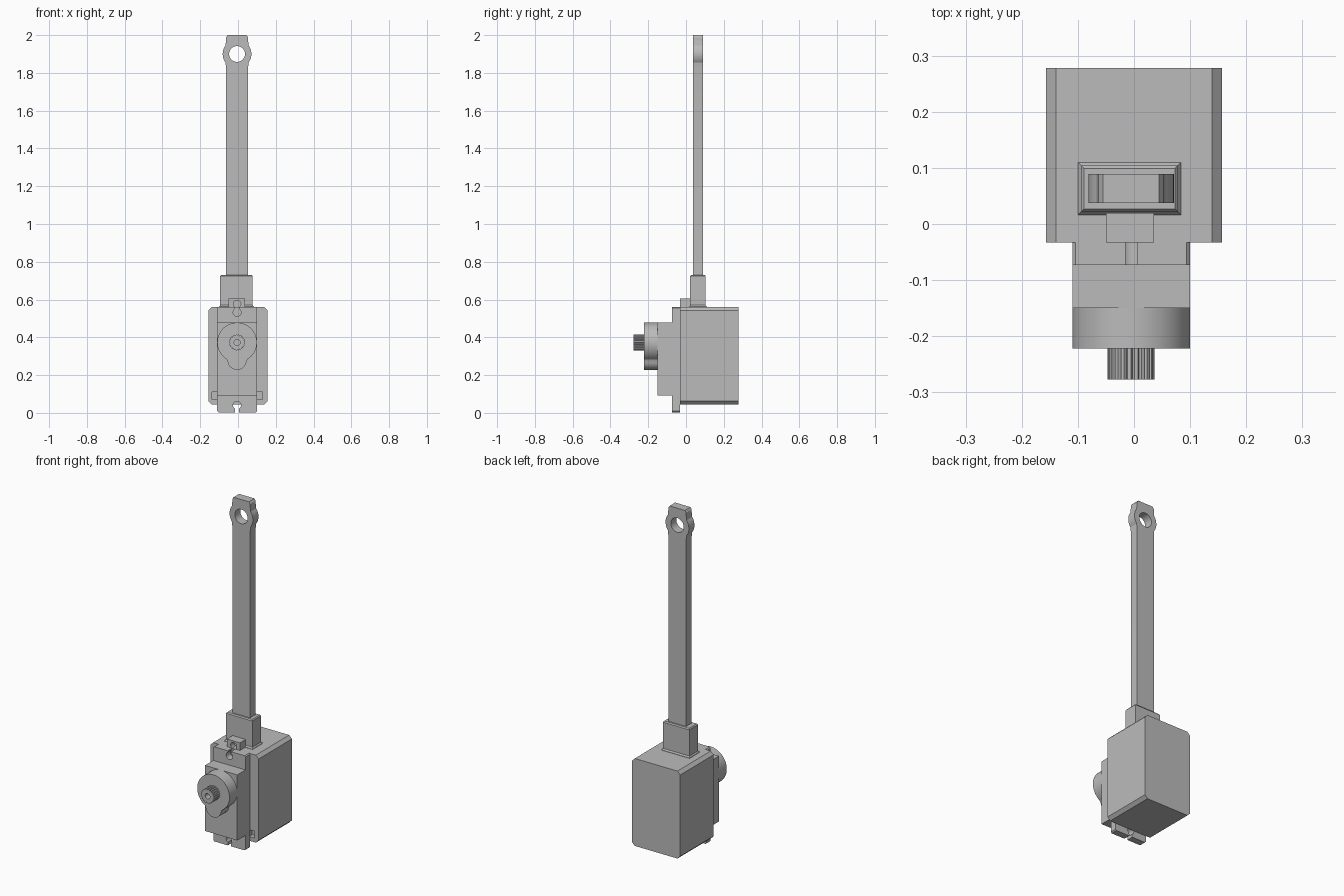
import bpy, bmesh
from math import sin, cos, pi, radians

cube = bpy.data.objects.get("Cube")
if cube:
    bpy.data.objects.remove(cube, do_unlink=True)

grey = bpy.data.materials.new("plain grey")
grey.use_nodes = True
GREY = (0.5, 0.5, 0.5, 1)
grey.diffuse_color = GREY
grey.node_tree.nodes["Principled BSDF"].inputs["Base Color"].default_value = GREY

CX = -0.005   # shared centre line of the motor and the arm


def finish(name, bm):
    bmesh.ops.recalc_face_normals(bm, faces=bm.faces)
    mesh = bpy.data.meshes.new(name)
    bm.to_mesh(mesh)
    bm.free()
    mesh.materials.append(grey)
    obj = bpy.data.objects.new(name, mesh)
    bpy.context.collection.objects.link(obj)
    return obj


def prism(name, pts, y0, y1):
    """Extrude an x-z outline along y."""
    bm = bmesh.new()
    face = bm.faces.new([bm.verts.new((x, y0, z)) for x, z in pts])
    ext = bmesh.ops.extrude_face_region(bm, geom=[face])["geom"]
    moved = [v for v in ext if isinstance(v, bmesh.types.BMVert)]
    bmesh.ops.translate(bm, vec=(0, y1 - y0, 0), verts=moved)
    return finish(name, bm)


def arc(cx, cz, r, a0, a1, n):
    return [(cx + r * cos(radians(a0 + (a1 - a0) * i / n)),
             cz + r * sin(radians(a0 + (a1 - a0) * i / n))) for i in range(n + 1)]


def circle(cx, cz, r, n=40):
    return arc(cx, cz, r, 0, 360, n)[:-1]


def rect(x0, x1, z0, z1, c=0.0):
    """Rectangle outline with optional cut corners."""
    if not c:
        return [(x0, z0), (x1, z0), (x1, z1), (x0, z1)]
    return [(x0 + c, z0), (x1 - c, z0), (x1, z0 + c), (x1, z1 - c),
            (x1 - c, z1), (x0 + c, z1), (x0, z1 - c), (x0, z0 + c)]


def cut(obj, cutter):
    mod = obj.modifiers.new("cut", "BOOLEAN")
    mod.operation = "DIFFERENCE"
    mod.solver = "EXACT"
    mod.object = cutter
    dg = bpy.context.evaluated_depsgraph_get()
    mesh = bpy.data.meshes.new_from_object(obj.evaluated_get(dg))
    obj.modifiers.clear()
    obj.data = mesh
    bpy.data.objects.remove(cutter, do_unlink=True)


def smooth(obj):
    bpy.ops.object.select_all(action="DESELECT")
    obj.select_set(True)
    bpy.context.view_layer.objects.active = obj
    bpy.ops.object.shade_smooth_by_angle(angle=radians(25))


def keyhole(z, r, half, z_end):
    """Round hole with a slot running to z_end."""
    s = 1 if z_end > z else -1
    return [(CX + x, z + s * w) for x, w in
            arc(0, 0, r, 120, 420, 20) and
            [(half, abs(z_end - z)), (-half, abs(z_end - z))] + arc(0, 0, r, 120, 420, 20)]


# Housing block with bevelled long edges and two cable notches
housing = prism("housing", rect(-0.157, 0.157, 0.045, 0.56, 0.018), -0.033, 0.278)
for x0, x1 in ((-0.137, -0.1), (0.095, 0.13)):
    cut(housing, prism("notch_cutter", rect(x0, x1, 0.07, 0.11), -0.05, -0.005))

# Motor mounting flange with a keyhole slot at each end
flange = prism("motor_flange", rect(-0.11, 0.1, 0.003, 0.56, 0.006), -0.073, -0.033)
for z, end in ((0.04, -0.02), (0.532, 0.58)):
    cut(flange, prism("slot_cutter", keyhole(z, 0.021, 0.01, end), -0.1, 0))
smooth(flange)

# Motor body in front of the flange
prism("motor_body", rect(-0.11, 0.1, 0.092, 0.478), -0.15, -0.07)

# Gear cover: large disc with a smaller lobe below
cover = (arc(CX, 0.373, 0.105, -58, 238, 56)
         + arc(CX, 0.278, 0.05, 190, 350, 24))
smooth(prism("gear_cover", cover, -0.222, -0.149))

# Splined output shaft with a screw hole
teeth = 21
spline = []
for i in range(teeth):
    for k, r in ((0, 0.037), (0.25, 0.042), (0.75, 0.042)):
        a = 2 * pi * (i + k) / teeth
        spline.append((CX + r * cos(a), 0.373 + r * sin(a)))
shaft = prism("output_shaft", spline, -0.277, -0.22)
cut(shaft, prism("bore_cutter", circle(CX, 0.373, 0.016, 24), -0.3, -0.235))

# Screw tab on top of the housing
tab = prism("screw_tab", rect(-0.05, 0.036, 0.55, 0.605), -0.033, 0.02)
cut(tab, prism("tab_cutter", keyhole(0.576, 0.02, 0.01, 0.5), -0.06, 0.0))
smooth(tab)

# Arm socket: flared foot, straight wall, slightly bevelled rim
bm = bmesh.new()
rings = []
for z, grow in ((0.55, 0.006), (0.562, 0.006), (0.57, 0), (0.724, 0), (0.73, -0.005)):
    x0, x1, y0, y1 = -0.094 - grow, 0.078 + grow, 0.022 - grow, 0.104 + grow
    rings.append([bm.verts.new(p) for p in
                  ((x0, y0, z), (x1, y0, z), (x1, y1, z), (x0, y1, z))])
for a, b in zip(rings, rings[1:]):
    for i in range(4):
        j = (i + 1) % 4
        bm.faces.new((a[i], a[j], b[j], b[i]))
bm.faces.new(rings[0])
bm.faces.new(rings[-1])
finish("arm_socket", bm)

# Long flat arm ending in a round eye
half = 0.058
side = ([(half, 0.7), (half, 1.828), (half + 0.002, 1.842)]
        + arc(0, 1.9, 0.076, -36, 36, 16)
        + [(half + 0.002, 1.958), (half, 1.972), (half, 1.988), (half - 0.008, 2.0)])
outline = [(CX + x, z) for x, z in side] + [(CX - x, z) for x, z in reversed(side)]
arm = prism("arm", outline, 0.037, 0.089)
cut(arm, prism("eye_cutter", circle(CX, 1.9, 0.042), 0, 0.2))
smooth(arm)
